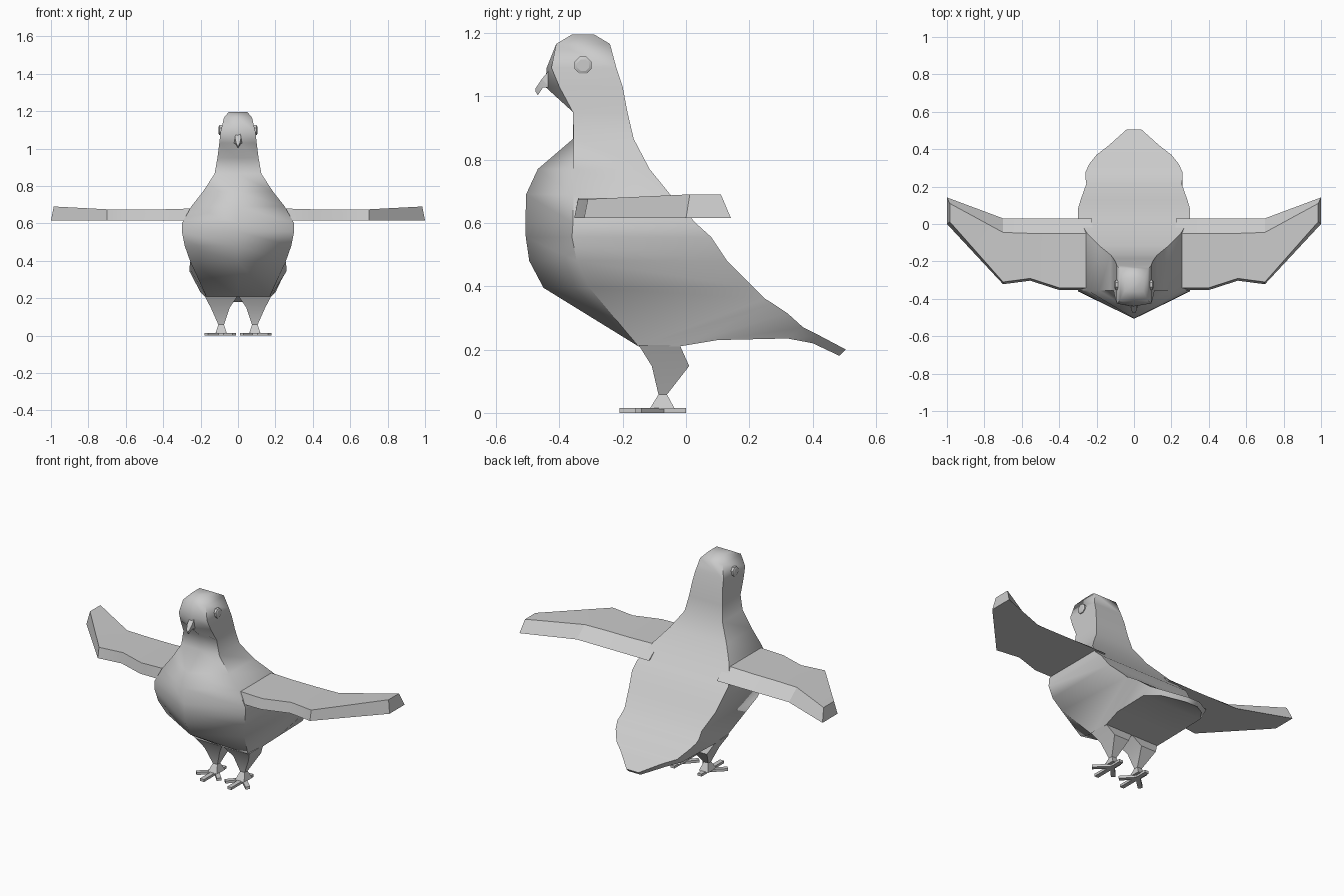
import bpy, bmesh, math
from mathutils import Vector

if "Cube" in bpy.data.objects:
    bpy.data.objects.remove(bpy.data.objects["Cube"], do_unlink=True)

# One plain colour for the whole bird
colour = (.6, .6, .6, 1)
grey = bpy.data.materials.new("plain grey")
grey.use_nodes = True
grey.diffuse_color = colour
grey.node_tree.nodes["Principled BSDF"].inputs["Base Color"].default_value = colour


def loft(name, rings, angle=25):
    """Skin a list of equal-length rings, cap both ends and shade the result."""
    bm = bmesh.new()
    loops = [[bm.verts.new(point) for point in ring] for ring in rings]
    for upper, lower in zip(loops, loops[1:]):
        for i in range(len(upper)):
            bm.faces.new((upper[i - 1], upper[i], lower[i], lower[i - 1]))
    bm.faces.new(loops[0])
    bm.faces.new(loops[-1])
    bmesh.ops.recalc_face_normals(bm, faces=bm.faces)
    mesh = bpy.data.meshes.new(name)
    bm.to_mesh(mesh)
    bm.free()
    mesh.materials.append(grey)
    bird_part = bpy.data.objects.new(name, mesh)
    bpy.context.collection.objects.link(bird_part)
    bpy.ops.object.select_all(action="DESELECT")
    bird_part.select_set(True)
    bpy.context.view_layer.objects.active = bird_part
    bpy.ops.object.shade_smooth_by_angle(angle=math.radians(angle))


def body_ring(back, front, ridge, back_half, front_half):
    """Five-cornered section: flat back, flat sides and a pointed breast."""
    return [(-back_half, *back), (-front_half, *front), (0, *ridge),
            (front_half, *front), (back_half, *back)]


def slab_ring(top, bottom, top_half, bottom_half):
    """Four-cornered section centred on the middle plane."""
    return [(-top_half, *top), (top_half, *top),
            (bottom_half, *bottom), (-bottom_half, *bottom)]


# Head, neck and breast: level sections of height, back, front, ridge, half width
level_sections = [
    (1.195, -.29, -.36, -.36, .05),
    (1.165, -.24, -.41, -.41, .075),
    (1.09, -.22, -.425, -.44, .093),
    (1.03, -.2, -.4, -.445, .1),
    (.95, -.185, -.357, -.357, .11),
    (.865, -.165, -.355, -.357, .125),
    (.77, -.115, -.355, -.468, .187),
    (.69, -.05, -.355, -.505, .25),
    (.6, .03, -.357, -.507, .3),
    (.555, .08, -.36, -.506, .3),
    (.48, .13, -.345, -.495, .285),
    (.395, .215, -.305, -.45, .255),
]
body = [body_ring((back, z), (front, z), (ridge, z), half, half)
        for z, back, front, ridge, half in level_sections]

# Belly and tail: sections from a back point to an underside point
tail_sections = [
    ((.25, .36), (-.15, .21), .26, .17),
    ((.275, .345), (-.02, .21), .26, .18),
    ((.32, .315), (.1, .23), .24, .2),
    ((.37, .27), (.32, .235), .2, .2),
    ((.42, .245), (.4, .22), .135, .14),
    ((.505, .2), (.485, .18), .04, .04),
]
body += [body_ring(back, under, under, back_half, under_half)
         for back, under, back_half, under_half in tail_sections]
loft("body", body, angle=57)

# Beak: narrow hooked wedge
loft("beak", [
    slab_ring((-.425, 1.09), (-.42, 1.06), .012, .012),
    slab_ring((-.455, 1.055), (-.43, 1.027), .016, .022),
    slab_ring((-.475, 1.025), (-.452, 1.027), .008, .014),
    slab_ring((-.475, 1.015), (-.468, 1.003), .003, .003),
])

# Wing sections: distance out, leading edge, top crease, trailing edge, top height
wing_sections = [
    (.22, -.353, -.05, .03, .68),
    (.4, -.353, -.05, .03, .675),
    (.555, -.303, -.05, .03, .675),
    (.7, -.322, -.045, .03, .675),
    (.985, 0, .11, .142, .69),
]
wing_top, wing_bottom = .675, .615

# Leg sections: inner, outer, front, back, height
leg_sections = [
    (0, .18, -.15, -.02, .215),
    (.045, .145, -.108, .01, .148),
    (.075, .105, -.087, -.06, .058),
    (.06, .12, -.115, -.035, .012),
]

# Toe tips, seen from above
toe_tips = {"front_toe": (.09, -.21), "outer_toe": (.17, -.15),
            "inner_toe": (.02, -.15), "back_toe": (.09, 0)}
toe_rise = Vector((0, 0, .015))

for side_name, side in (("left", 1), ("right", -1)):
    # Wing: flat top, sloping trailing edge, slanted tip
    wing = []
    for out, lead, crease, trail, top in wing_sections:
        low = out + top - wing_top
        wing.append([(side * out, lead + .012, top), (side * out, crease, top),
                     (side * low, trail, wing_bottom), (side * low, lead, wing_bottom)])
    loft(side_name + "_wing", wing)

    # Leg: thigh tapering to the ankle, then flaring into the foot
    loft(side_name + "_leg", [
        [(side * inner, front, z), (side * outer, front, z),
         (side * outer, back, z), (side * inner, back, z)]
        for inner, outer, front, back, z in leg_sections])

    # Toes: flat bars spreading from the ankle
    ankle = Vector((side * .09, -.075, 0))
    for toe_name, (out, y) in toe_tips.items():
        tip = Vector((side * out, y, 0))
        across = (tip - ankle).normalized().cross(Vector((0, 0, 1))) * .013
        loft(f"{side_name}_{toe_name}", [
            [end - across, end + across, end + across + toe_rise, end - across + toe_rise]
            for end in (ankle, tip)])

    # Eye: shallow eight-sided button
    eye = []
    for out, radius in ((.08, .029), (.1, .029), (.104, .02)):
        turns = [math.tau * (i + .5) / 8 for i in range(8)]
        eye.append([(side * out, radius * math.cos(turn) - .325,
                     radius * math.sin(turn) + 1.098) for turn in turns])
    loft(side_name + "_eye", eye)
